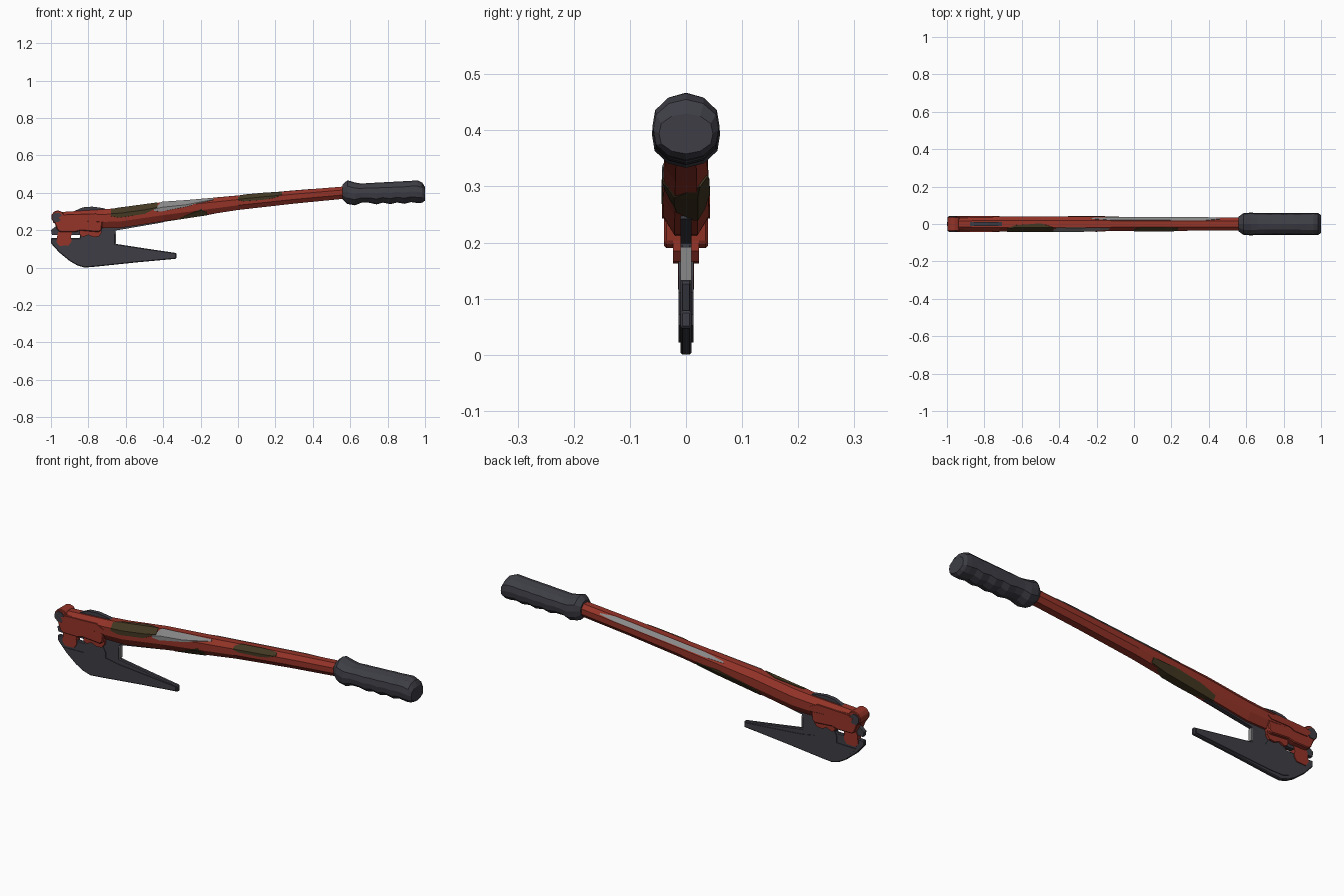
import bpy, bmesh, math

if "Cube" in bpy.data.objects:
    bpy.data.objects.remove(bpy.data.objects["Cube"])


def material(name, rgb):
    m = bpy.data.materials.new(name)
    m.diffuse_color = (*rgb, 1)
    m.use_nodes = True
    m.node_tree.nodes["Principled BSDF"].inputs["Base Color"].default_value = m.diffuse_color
    return m


RED = material("red paint", (0.30, 0.034, 0.021))
DARK = material("dark metal", (0.047, 0.047, 0.060))
OLIVE = material("olive grime", (0.056, 0.040, 0.016))
GREY = material("bare steel", (0.25, 0.25, 0.25))


def finish(bm, name, mat, bevel=0):
    bmesh.ops.remove_doubles(bm, verts=bm.verts, dist=0.0002)
    bmesh.ops.recalc_face_normals(bm, faces=bm.faces)
    me = bpy.data.meshes.new(name)
    bm.to_mesh(me)
    bm.free()
    me.materials.append(mat)
    ob = bpy.data.objects.new(name, me)
    bpy.context.collection.objects.link(ob)
    if bevel:
        mod = ob.modifiers.new("bevel", 'BEVEL')
        mod.width = bevel
        mod.segments = 1
    return ob


def plate(name, pts, half, mat, bevel=0):
    """Side profile (x, z) extruded symmetrically in y."""
    bm = bmesh.new()
    a = [bm.verts.new((x, -half, z)) for x, z in pts]
    b = [bm.verts.new((x, half, z)) for x, z in pts]
    bm.faces.new(a)
    bm.faces.new(b[::-1])
    for i in range(len(pts)):
        j = (i + 1) % len(pts)
        bm.faces.new((a[i], b[i], b[j], a[j]))
    return finish(bm, name, mat, bevel)


def disc(name, x, z, r, half, mat, sides=10, bevel=0):
    pts = [(x + r * math.cos(2 * math.pi * (i + .5) / sides),
            z + r * math.sin(2 * math.pi * (i + .5) / sides)) for i in range(sides)]
    return plate(name, pts, half, mat, bevel)


def loft(name, rings, mat):
    bm = bmesh.new()
    vs = [[bm.verts.new(p) for p in r] for r in rings]
    n = len(rings[0])
    for a, b in zip(vs, vs[1:]):
        for i in range(n):
            j = (i + 1) % n
            bm.faces.new((a[i], a[j], b[j], b[i]))
    bm.faces.new(vs[0])
    bm.faces.new(vs[-1][::-1])
    return finish(bm, name, mat)


# Shaft stations: x, top z, bottom z, half width
SHAFT = [(-0.99, 0.285, 0.240, 0.036), (-0.93, 0.298, 0.232, 0.038),
         (-0.72, 0.311, 0.212, 0.040), (-0.62, 0.320, 0.213, 0.041),
         (-0.40, 0.350, 0.247, 0.040), (0.00, 0.385, 0.308, 0.038),
         (0.30, 0.412, 0.342, 0.036), (0.60, 0.436, 0.371, 0.034)]
OCT = [(.45, 1), (1, .45), (1, -.35), (.5, -1), (-.5, -1), (-1, -.35), (-1, .45), (-.45, 1)]


def shaft_point(x, t, off=0.0):
    """Point on the shaft at x; t runs round the octagon corners."""
    for a, b in zip(SHAFT, SHAFT[1:]):
        if x <= b[0]:
            break
    f = (x - a[0]) / (b[0] - a[0])
    top, bot, w = (a[k] + (b[k] - a[k]) * f for k in (1, 2, 3))
    i, u = int(math.floor(t)), t - math.floor(t)
    p, q = OCT[i % 8], OCT[(i + 1) % 8]
    y, z = (p[k] + (q[k] - p[k]) * u for k in (0, 1))
    return (x, y * (w + off), (top + bot) / 2 + z * ((top - bot) / 2 + off))


loft("shaft", [[shaft_point(s[0], t) for t in range(8)] for s in SHAFT], RED)


def patch(name, spans, mat):
    """Thin worn patch wrapped on the shaft; spans are (x, t0, t1)."""
    full = []
    for a, b in zip(spans, spans[1:]):      # subdivide at the shaft stations
        full.append(a)
        for s in SHAFT:
            if a[0] < s[0] < b[0]:
                f = (s[0] - a[0]) / (b[0] - a[0])
                full.append((s[0], a[1] + (b[1] - a[1]) * f, a[2] + (b[2] - a[2]) * f))
    full.append(spans[-1])
    bm = bmesh.new()
    rows = []
    for x, t0, t1 in full:
        ts = [t0] + [min(max(k, t0), t1) for k in range(10)] + [t1]
        rows.append([[bm.verts.new(shaft_point(x, t, o)) for t in ts] for o in (0.003, -0.001)])
    n = len(rows[0][0])
    for a, b in zip(rows, rows[1:]):
        for i in range(n - 1):
            bm.faces.new((a[0][i], a[0][i + 1], b[0][i + 1], b[0][i]))
        for i in (0, n - 1):
            bm.faces.new((a[0][i], b[0][i], b[1][i], a[1][i]))
    for r in (rows[0], rows[-1]):
        for i in range(n - 1):
            bm.faces.new((r[0][i], r[0][i + 1], r[1][i + 1], r[1][i]))
    bmesh.ops.dissolve_degenerate(bm, edges=bm.edges, dist=0.0002)
    return finish(bm, name, mat)


# Grime and bare metal patches
patch("grime_head", [(-.68, 5.7, 6.8), (-.64, 5.5, 7.3), (-.50, 5.5, 7.6), (-.43, 6.1, 7.0)], OLIVE)
patch("grime_middle", [(0.0, 5.9, 6.5), (.03, 5.6, 7.0), (.15, 5.5, 7.0), (.20, 5.7, 6.9), (.235, 6.1, 6.7)], OLIVE)
patch("grime_under", [(-.43, 2.4, 3.2), (-.34, 2.0, 3.9), (-.25, 1.9, 4.7),
                      (-.20, 1.8, 5.2), (-.17, 1.9, 4.6), (-.08, 2.1, 2.8)], OLIVE)
patch("bare_side", [(-.45, 5.7, 5.9), (-.41, 5.5, 7.0), (-.28, 5.75, 6.9), (-.13, 6.5, 6.8)], GREY)
patch("bare_top", [(-.23, .4, .6), (-.12, .1, .8), (.38, .1, .95), (.46, .5, .7)], GREY)

# Rubber grip with finger bumps: x, top z, bottom z, half width
GRIP = [(.56, .445, .365, .040), (.585, .467, .340, .058), (.625, .455, .333, .061),
        (.66, .449, .347, .058), (.70, .452, .347, .058), (.74, .454, .338, .058),
        (.775, .456, .347, .058), (.815, .458, .339, .058), (.85, .460, .348, .058),
        (.89, .462, .341, .058), (.925, .464, .350, .059), (.96, .466, .345, .060),
        (.985, .455, .347, .058), (1.0, .430, .358, .048)]
rings = []
for x, top, bot, w in GRIP:
    rings.append([(x, w * max(-1, min(1, 1.06 * math.sin(a))),
                   (top + bot) / 2 + (top - bot) / 2 * math.cos(a))
                  for a in (math.pi * i / 6 for i in range(12))])
loft("grip", rings, DARK)

# Lower jaw: curved blade with long pointed arm
plate("lower_jaw", [(-1, .157), (-1, .13), (-.955, .08), (-.90, .035), (-.86, .012), (-.82, 0),
                    (-.76, .005), (-.55, .027), (-.33, .047), (-.33, .078), (-.50, .103),
                    (-.655, .127), (-.655, .215), (-.845, .215), (-.845, .157)], .010, DARK, .004)
plate("jaw_rib", [(-.96, .105), (-.90, .05), (-.83, .022), (-.76, .022), (-.34, .052),
                  (-.34, .072), (-.66, .10), (-.72, .112)], .013, DARK)
disc("jaw_boss", -.79, .125, .062, .013, DARK, 12)
plate("worn_jaw_edge", [(-.657, .132), (-.652, .132), (-.652, .192), (-.657, .192)], .010, GREY)

# Upper blade between the cheeks, showing above and below the shaft
plate("upper_blade", [(-1, .20), (-.995, .175), (-.66, .175), (-.655, .198), (-.40, .242),
                      (-.40, .26), (-.67, .30), (-.72, .318), (-.78, .326), (-.83, .322), (-.88, .30),
                      (-.95, .24)], .010, DARK)

# Red head: side cheeks, lobe and hook
plate("head", [(-.985, .25), (-.965, .20), (-.95, .19), (-.87, .19), (-.84, .198), (-.745, .19),
               (-.73, .20), (-.725, .245), (-.70, .262), (-.80, .285), (-.97, .285)], .039, RED, .004)
plate("cheek_strip", [(-.96, .268), (-.94, .243), (-.87, .243), (-.84, .255), (-.74, .255),
                      (-.72, .268), (-.76, .288), (-.93, .282)], .043, RED)
plate("lobe", [(-.85, .21), (-.845, .172), (-.83, .163), (-.80, .175), (-.775, .163),
               (-.745, .166), (-.73, .185), (-.73, .21)], .023, RED)
plate("hook", [(-.955, .20), (-.965, .18), (-.97, .135), (-.955, .116), (-.905, .118),
               (-.89, .14), (-.893, .165), (-.885, .20)], .014, RED)

# Pivot knob with its bolt
disc("pivot_knob", -.963, .270, .036, .038, RED, 10, .003)
disc("pivot_bolt", -.968, .268, .027, .042, DARK, 8)
